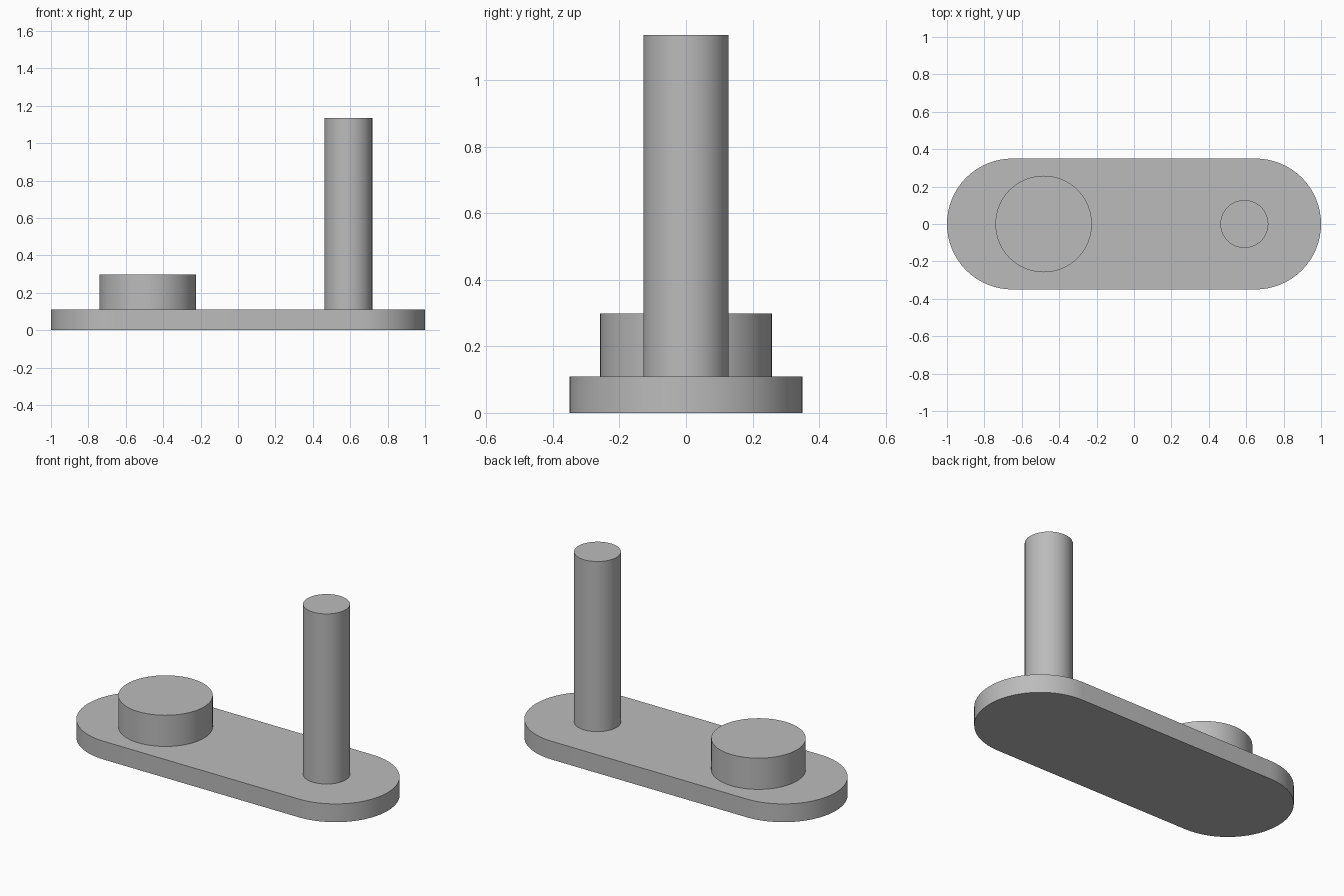
import bpy
import bmesh
import math

cube = bpy.data.objects.get("Cube")
if cube:
    bpy.data.objects.remove(cube, do_unlink=True)

grey = bpy.data.materials.new("plain grey")
grey.use_nodes = True
grey.diffuse_color = (0.5, 0.5, 0.5, 1)
grey.node_tree.nodes["Principled BSDF"].inputs["Base Color"].default_value = grey.diffuse_color


def arc(cx, radius, start, end, steps):
    """Points along a circular arc centred on (cx, 0)."""
    return [(cx + radius * math.cos(start + (end - start) * i / steps),
             radius * math.sin(start + (end - start) * i / steps))
            for i in range(steps + 1)]


def extrude_outline(name, outline, bottom, top):
    """Closed solid made by raising a flat outline."""
    bm = bmesh.new()
    face = bm.faces.new([bm.verts.new((x, y, bottom)) for x, y in outline])
    raised = bmesh.ops.extrude_face_region(bm, geom=[face], use_keep_orig=True)
    for v in raised["geom"]:
        if isinstance(v, bmesh.types.BMVert):
            v.co.z = top
    bmesh.ops.recalc_face_normals(bm, faces=bm.faces[:])
    mesh = bpy.data.meshes.new(name)
    bm.to_mesh(mesh)
    bm.free()
    mesh.materials.append(grey)
    obj = bpy.data.objects.new(name, mesh)
    bpy.context.collection.objects.link(obj)
    bpy.ops.object.select_all(action="DESELECT")
    obj.select_set(True)
    bpy.context.view_layer.objects.active = obj
    bpy.ops.object.shade_smooth_by_angle(angle=math.radians(30))
    return obj


HALF = math.pi / 2
THICK = 0.11
WIDTH = 0.35

# Base plate with rounded ends
ends = (arc(1 - WIDTH, WIDTH, -HALF, HALF, 32)
        + arc(WIDTH - 1, WIDTH, HALF, 3 * HALF, 32))
extrude_outline("base_plate", ends, 0, THICK)

# Round posts standing on the plate: name, centre x, radius, top
for name, x, radius, top in (("short_boss", -0.483, 0.258, 0.298),
                             ("tall_pin", 0.59, 0.128, 1.135)):
    extrude_outline(name, arc(x, radius, 0, 4 * HALF, 64)[:-1], THICK, top)
